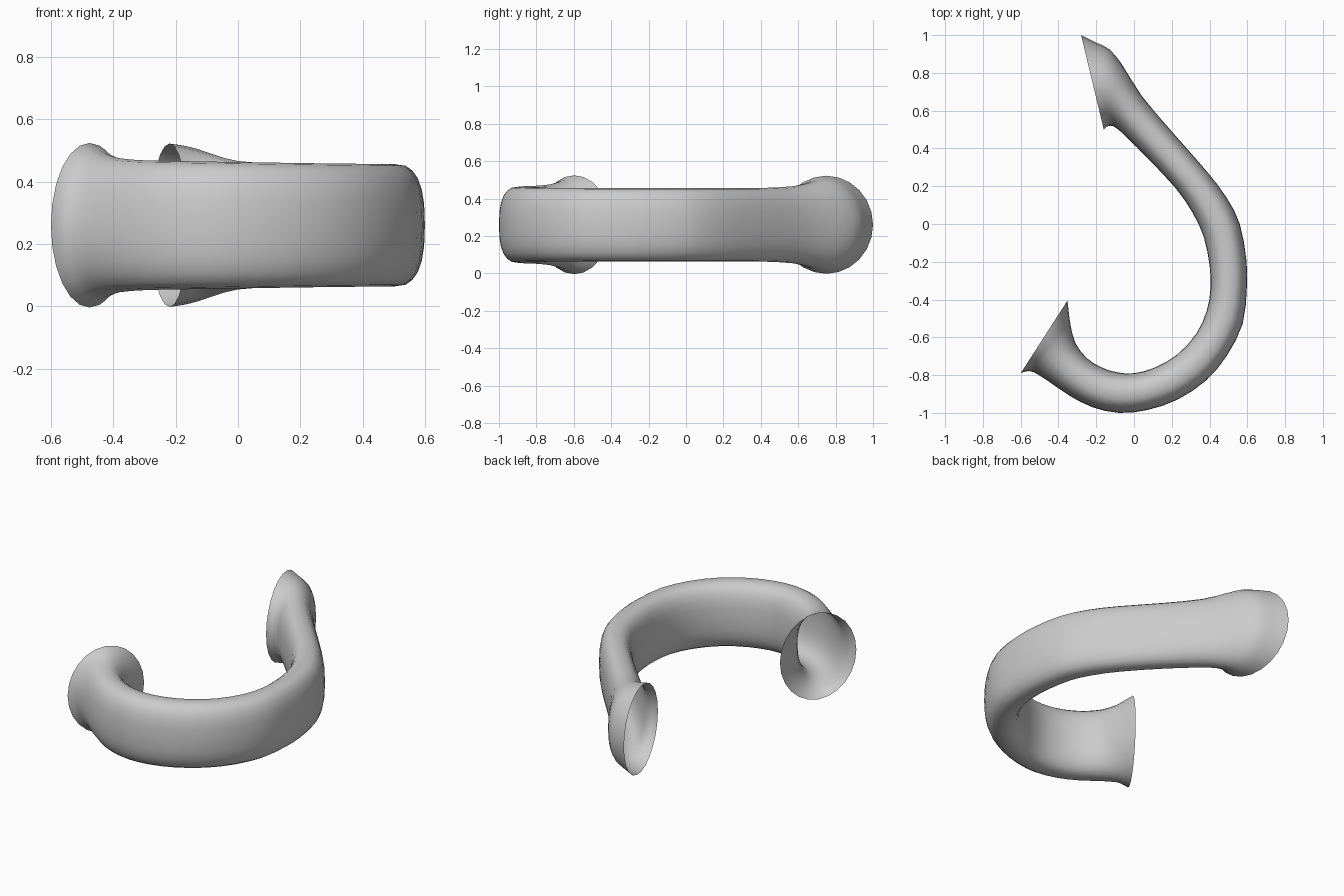
import bpy, bmesh, math
from mathutils import Vector

if "Cube" in bpy.data.objects:
    bpy.data.objects.remove(bpy.data.objects["Cube"])

SIDES = 24
STEPS = 2          # lofted rings per station
MID_Z = 0.26

# Stations along the hook: outer x, y, inner x, y, half height, squareness
STATIONS = [
    (-.28, 1.0, -.16, .50, .262, 2.0),
    (-.20, .96, -.145, .515, .255, 2.0),
    (-.13, .925, -.12, .52, .243, 2.0),
    (-.06, .84, -.09, .505, .226, 2.1),
    (.04, .68, -.04, .46, .206, 2.3),
    (.20, .49, .08, .34, .197, 2.5),
    (.38, .285, .22, .19, .196, 2.6),
    (.49, .14, .31, .06, .196, 2.6),
    (.56, .0, .37, -.07, .196, 2.6),
    (.595, -.19, .40, -.22, .196, 2.6),
    (.597, -.34, .405, -.34, .196, 2.6),
    (.575, -.53, .385, -.46, .196, 2.6),
    (.49, -.70, .33, -.58, .197, 2.6),
    (.38, -.83, .23, -.69, .198, 2.6),
    (.23, -.93, .11, -.76, .200, 2.6),
    (.07, -.985, .0, -.79, .202, 2.6),
    (-.08, -1.0, -.09, -.785, .204, 2.6),
    (-.22, -.97, -.17, -.76, .206, 2.5),
    (-.34, -.91, -.25, -.71, .208, 2.4),
    (-.45, -.835, -.31, -.63, .215, 2.2),
    (-.53, -.785, -.335, -.54, .233, 2.0),
    (-.57, -.78, -.345, -.47, .252, 2.0),
    (-.60, -.79, -.352, -.405, .264, 2.0),
]


def spline(a, b, c, d, t):
    """Smooth blend between stations b and c."""
    return [q + t / 2 * (r - p + t * (2 * p - 5 * q + 4 * r - s + t * (3 * (q - r) + s - p)))
            for p, q, r, s in zip(a, b, c, d)]


def power(v, n):
    return math.copysign(abs(v) ** (2 / n), v)


def add_ring(bm, station):
    ox, oy, ix, iy, half, n = station
    outer, inner = Vector((ox, oy, MID_Z)), Vector((ix, iy, MID_Z))
    centre, across = (outer + inner) / 2, (outer - inner) / 2
    ring = []
    for k in range(SIDES):
        a = math.tau * k / SIDES
        up = Vector((0, 0, half * power(math.sin(a), n)))
        ring.append(bm.verts.new(centre + across * power(math.cos(a), n) + up))
    return ring


# Open flared tube
bm = bmesh.new()
last = len(STATIONS) - 1
rings = []
for i in range(last):
    ends = [STATIONS[min(max(i + k, 0), last)] for k in (-1, 0, 1, 2)]
    rings += [add_ring(bm, spline(*ends, s / STEPS)) for s in range(STEPS)]
rings.append(add_ring(bm, STATIONS[last]))
for low, high in zip(rings, rings[1:]):
    for k in range(SIDES):
        j = (k + 1) % SIDES
        bm.faces.new((low[k], low[j], high[j], high[k]))
bmesh.ops.recalc_face_normals(bm, faces=bm.faces)
mesh = bpy.data.meshes.new("flared_hook_tube")
bm.to_mesh(mesh)
bm.free()
tube = bpy.data.objects.new("flared_hook_tube", mesh)
bpy.context.collection.objects.link(tube)

# Plain grey
grey = bpy.data.materials.new("plain_grey")
grey.use_nodes = True
colour = (0.6, 0.6, 0.6, 1)
grey.diffuse_color = colour
grey.node_tree.nodes["Principled BSDF"].inputs["Base Color"].default_value = colour
mesh.materials.append(grey)

# Soft shading on the flares and bends
bpy.context.view_layer.objects.active = tube
tube.select_set(True)
bpy.ops.object.shade_smooth_by_angle(angle=math.radians(30))
